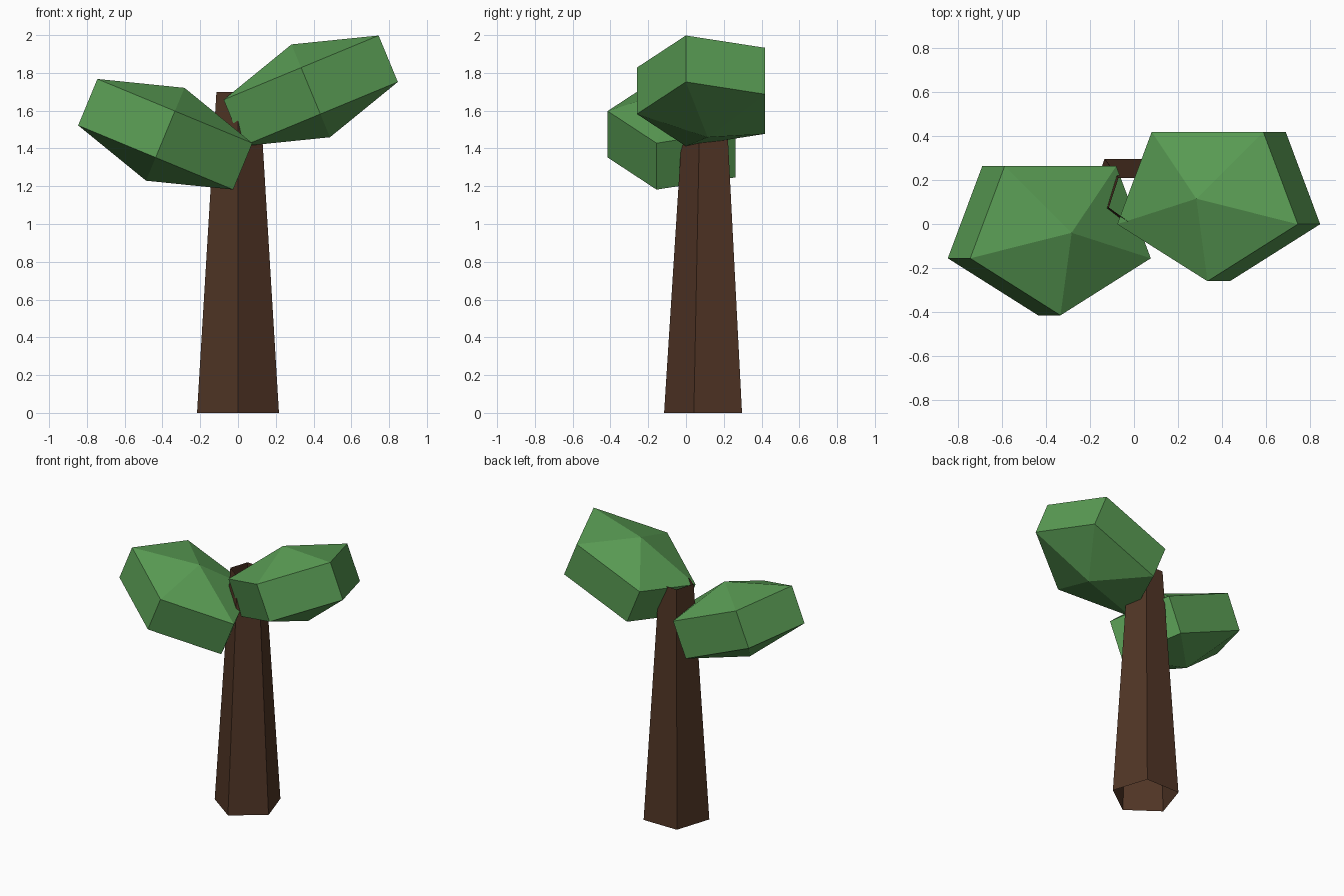
import bpy
import bmesh
from math import sin, cos, radians, tau
from mathutils import Matrix, Vector

SIDES = 5

if "Cube" in bpy.data.objects:
    bpy.data.objects.remove(bpy.data.objects["Cube"], do_unlink=True)


def make_material(name, color):
    mat = bpy.data.materials.new(name)
    mat.use_nodes = True
    mat.diffuse_color = color
    mat.node_tree.nodes["Principled BSDF"].inputs["Base Color"].default_value = color
    return mat


def ring(bm, rx, ry, z):
    """Pentagon of vertices with one corner pointing to the front."""
    angles = [tau * i / SIDES - tau / 4 for i in range(SIDES)]
    return [bm.verts.new((rx * cos(a), ry * sin(a), z)) for a in angles]


def bridge(bm, low, high):
    for i in range(SIDES):
        j = (i + 1) % SIDES
        bm.faces.new((low[i], low[j], high[j], high[i]))


def finish(bm, name, mat, matrix):
    mesh = bpy.data.meshes.new(name)
    bm.to_mesh(mesh)
    bm.free()
    mesh.materials.append(mat)
    obj = bpy.data.objects.new(name, mesh)
    obj.matrix_world = matrix
    bpy.context.collection.objects.link(obj)
    return obj


bark = make_material("bark brown", (0.082, 0.036, 0.019, 1))
leaf = make_material("leaf green", (0.100, 0.330, 0.088, 1))

# Trunk: tapered tube, open at both ends
bm = bmesh.new()
bridge(bm, ring(bm, 0.228, 0.228, 0), ring(bm, 0.12, 0.12, 1.7))
finish(bm, "trunk", bark, Matrix.Translation((0, 0.112, 0)))


# Foliage: wide five-sided drum with a shallow point above and below
def foliage(name, location, tilt):
    bm = bmesh.new()
    half = 0.133
    low = ring(bm, 0.467, 0.375, -half)
    high = ring(bm, 0.467, 0.375, half)
    bridge(bm, low, high)
    tip = bm.verts.new((0, 0, 2 * half))
    base = bm.verts.new((0, 0, -2 * half))
    for i in range(SIDES):
        j = (i + 1) % SIDES
        bm.faces.new((high[i], high[j], tip))
        bm.faces.new((low[j], low[i], base))
    turn = Matrix.Rotation(radians(tilt), 4, "Y")
    finish(bm, name, leaf, Matrix.Translation(Vector(location)) @ turn)


foliage("left_foliage", (0.385, 0.115, 1.705), -22.5)
foliage("right_foliage", (-0.385, -0.04, 1.475), 22.5)
